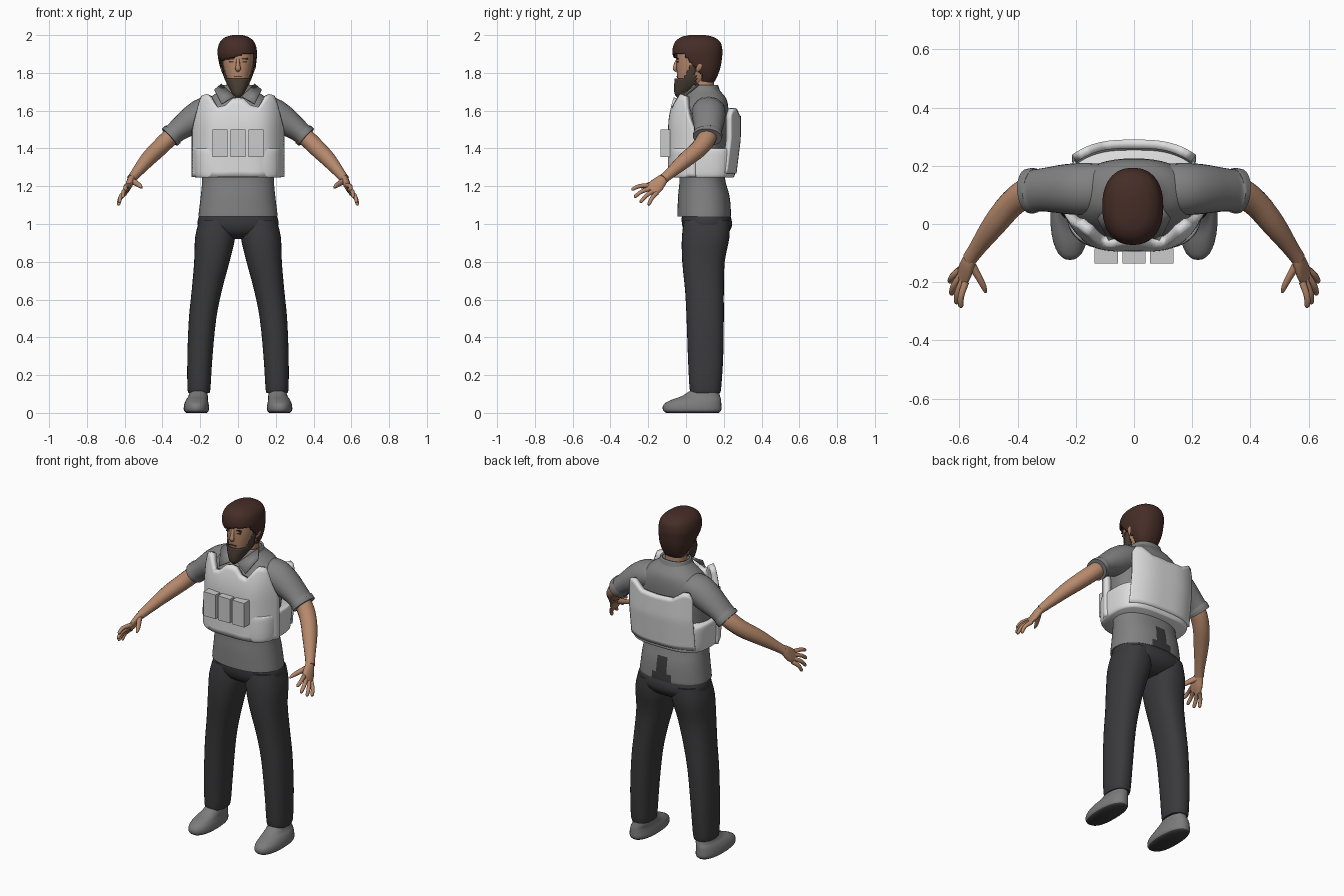
import bpy, bmesh, math
from mathutils import Vector as V

cube = bpy.data.objects.get("Cube")
if cube:
    bpy.data.objects.remove(cube, do_unlink=True)


def material(name, r, g, b):
    m = bpy.data.materials.new(name)
    m.use_nodes = True
    m.diffuse_color = (r, g, b, 1)
    bsdf = m.node_tree.nodes["Principled BSDF"]
    bsdf.inputs["Base Color"].default_value = (r, g, b, 1)
    bsdf.inputs["Roughness"].default_value = 0.8
    return m


SKIN = material("skin", .47, .25, .15)
HAIR = material("dark brown hair", .06, .026, .02)
BEARD = material("beard brown", .07, .05, .035)
SHIRT = material("grey shirt", .22, .22, .22)
VEST = material("pale vest", .72, .72, .72)
POUCH = material("light grey pouch", .6, .6, .6)
PANTS = material("charcoal trousers", .042, .042, .045)
SHOE = material("grey shoe", .2, .2, .2)


def finish(bm, name, mats, thick=0, offset=0, angle=50):
    bmesh.ops.recalc_face_normals(bm, faces=bm.faces)
    me = bpy.data.meshes.new(name)
    bm.to_mesh(me)
    bm.free()
    ob = bpy.data.objects.new(name, me)
    bpy.context.collection.objects.link(ob)
    for m in mats:
        me.materials.append(m)
    if thick:
        mod = ob.modifiers.new("thickness", 'SOLIDIFY')
        mod.thickness, mod.offset = thick, offset
    bpy.ops.object.select_all(action='DESELECT')
    ob.select_set(True)
    bpy.context.view_layer.objects.active = ob
    bpy.ops.object.shade_smooth_by_angle(angle=math.radians(angle))
    return ob


def smooth_rows(rows, k):
    """Catmull-Rom resampling of profile rows."""
    out = []
    for i in range(len(rows) - 1):
        quad = [rows[max(i - 1, 0)], rows[i], rows[i + 1], rows[min(i + 2, len(rows) - 1)]]
        for j in range(k):
            t = j / k
            out.append([b + t * (c - a) / 2 + t * t * (a - 2.5 * b + 2 * c - d / 2)
                        + t ** 3 * (1.5 * (b - c) + (d - a) / 2) for a, b, c, d in zip(*quad)])
    return out + [list(rows[-1])]


def skin_rings(rings, caps=True):
    bm = bmesh.new()
    vs = [[bm.verts.new(p) for p in ring] for ring in rings]
    n = len(vs[0])
    for a, b in zip(vs, vs[1:]):
        for i in range(n):
            bm.faces.new((a[i], a[(i + 1) % n], b[(i + 1) % n], b[i]))
    if caps:
        bm.faces.new(vs[0])
        bm.faces.new(vs[-1])
    return bm


def stack(rows, k=3, n=32, power=2.3, caps=True):
    """Horizontal rounded sections; each row is z, x0, x1, y0, y1."""
    rings = []
    for z, x0, x1, y0, y1 in smooth_rows(rows, k):
        ring = []
        for i in range(n):
            a = math.tau * i / n
            c, s = math.cos(a), math.sin(a)
            ring.append(((x0 + x1) / 2 + (x1 - x0) / 2 * math.copysign(abs(c) ** (2 / power), c),
                         (y0 + y1) / 2 + (y1 - y0) / 2 * math.copysign(abs(s) ** (2 / power), s), z))
        rings.append(ring)
    return skin_rings(rings, caps)


def sym(rows):
    return [(z, -rx, rx, y0, y1) for z, rx, y0, y1 in rows]


def tube(rows, side, k=3, n=16):
    """Limb along a path; each row is x, y, z, radius along side, other radius."""
    rows = smooth_rows(rows, k)
    pts = [V(r[:3]) for r in rows]
    rings = []
    for i, r in enumerate(rows):
        t = (pts[min(i + 1, len(pts) - 1)] - pts[max(i - 1, 0)]).normalized()
        a = (V(side) - t * t.dot(V(side))).normalized()
        b = t.cross(a)
        rings.append([pts[i] + a * r[3] * math.cos(math.tau * j / n)
                      + b * r[4] * math.sin(math.tau * j / n) for j in range(n)])
    return skin_rings(rings)


def mirrored(bm, name, mats, **kw):
    """Left part as drawn, right part reflected."""
    other = bm.copy()
    for v in other.verts:
        v.co.x *= -1
    finish(bm, "left_" + name, mats, **kw)
    finish(other, "right_" + name, mats, **kw)


def interp(table, x):
    for (a, p), (b, q) in zip(table, table[1:]):
        if x <= b:
            return p + (q - p) * (x - a) / (b - a)
    return table[-1][1]


def plate(name, half, bottom, top, depth, thick, mat):
    """Curved armour sheet with a shaped upper edge."""
    bm = bmesh.new()
    cols = []
    for i in range(49):
        x = half * (i / 24 - 1)
        zt = interp(top, abs(x))
        zs = [bottom + (zt - bottom) * j / 14 for j in range(15)]
        cols.append([bm.verts.new((x, depth(x, z), z)) for z in zs])
    for a, b in zip(cols, cols[1:]):
        for j in range(14):
            bm.faces.new((a[j], b[j], b[j + 1], a[j + 1]))
    return finish(bm, name, [mat], thick=thick, angle=40)


def box(name, lo, hi, mat):
    bm = bmesh.new()
    bmesh.ops.create_cube(bm, size=1)
    for v in bm.verts:
        v.co = [a + (b - a) * (c + .5) for a, b, c in zip(lo, hi, v.co)]
    return finish(bm, name, [mat], angle=30)


# Trousers and shoes
finish(stack(sym([(.92, .07, .05, .17), (.95, .17, .0, .22), (1.0, .215, -.022, .245),
                  (1.07, .195, -.02, .225)])), "trouser_seat", [PANTS])
mirrored(stack([(1.02, .02, .205, -.01, .23), (.93, .015, .227, -.022, .23),
                (.8, .045, .232, -.02, .205), (.65, .085, .245, -.005, .2),
                (.5, .115, .26, .003, .2), (.3, .135, .268, .01, .197),
                (.14, .145, .268, .018, .187), (.105, .15, .262, .025, .18)]), "trouser_leg", [PANTS])
shoe = stack([(0, .165, .275, -.105, .175), (.015, .153, .287, -.122, .187),
              (.045, .155, .285, -.118, .187), (.07, .16, .275, -.075, .185),
              (.09, .16, .262, -.02, .18), (.13, .165, .25, .04, .17)])
for f in shoe.faces:
    f.normal_update()
    f.material_index = int(f.calc_center_median().z < .008)
mirrored(shoe, "shoe", [SHOE, PANTS])

# Shirt body, with the gap at the back hem
shirt = stack(sym([(1.04, .21, -.045, .238), (1.06, .208, -.045, .238), (1.15, .197, -.042, .23),
                   (1.25, .19, -.035, .205), (1.4, .205, -.055, .21), (1.52, .22, -.05, .222),
                   (1.6, .205, -.03, .225), (1.66, .16, .0, .215), (1.7, .105, .02, .185),
                   (1.725, .08, .03, .165)]), n=48)
for f in shirt.faces:
    c = f.calc_center_median()
    f.material_index = int(c.y > .15 and abs(c.x) < .06 - .25 * (c.z - 1.04) and c.z < 1.17)
finish(shirt, "shirt_body", [SHIRT, PANTS])
mirrored(tube([(.1, .12, 1.6, .085, .07), (.17, .12, 1.59, .09, .083), (.24, .12, 1.55, .085, .078),
               (.3, .118, 1.51, .076, .063), (.34, .115, 1.478, .073, .056),
               (.345, .115, 1.474, .078, .061), (.362, .113, 1.459, .077, .06)],
              (0, 1, 0), n=24), "sleeve", [SHIRT])

# Collar
finish(stack(sym([(1.67, .105, .0, .19), (1.705, .088, .018, .175), (1.735, .08, .03, .165)]),
             caps=False), "collar_band", [SHIRT], thick=.01)
wing = bmesh.new()
wing.faces.new([wing.verts.new(p) for p in
                ((.088, .07, 1.74), (.125, .02, 1.71), (.088, -.055, 1.635), (.02, -.035, 1.675))])
mirrored(wing, "collar_wing", [SHIRT], thick=.008)

# Arms and hands
mirrored(tube([(.3, .12, 1.51, .045, .045), (.36, .112, 1.458, .05, .046), (.42, .07, 1.4, .047, .045),
               (.48, -.002, 1.34, .042, .04), (.54, -.085, 1.268, .029, .028),
               (.565, -.12, 1.238, .027, .024)], (0, 1, 0)), "arm", [SKIN])
SPREAD = V((.04, .09, -.085)).normalized()
mirrored(tube([(.555, -.106, 1.25, .022, .018), (.568, -.13, 1.23, .032, .02),
               (.58, -.16, 1.2, .041, .018), (.592, -.188, 1.175, .038, .012)], SPREAD), "palm", [SKIN])
knuckle = V((.588, -.178, 1.183))
fingers = {"index_finger": (-.031, (.597, -.288, 1.183)), "middle_finger": (-.01, (.612, -.275, 1.143)),
           "ring_finger": (.011, (.63, -.243, 1.115)), "little_finger": (.031, (.635, -.2, 1.1))}
for name, (shift, tip) in fingers.items():
    a, tip = knuckle + SPREAD * shift, V(tip)
    mid = a.lerp(tip, .55) + V((.006, 0, .008))
    mirrored(tube([(*a, .013, .012), (*mid, .011, .011), (*a.lerp(tip, .92), .009, .009),
                   (*tip, .003, .003)], SPREAD, n=10), name, [SKIN])
mirrored(tube([(.565, -.13, 1.23, .018, .016), (.538, -.175, 1.215, .015, .013),
               (.517, -.215, 1.2, .011, .01), (.51, -.236, 1.19, .004, .004)],
              (0, 0, 1), n=10), "thumb", [SKIN])

# Armoured vest
finish(stack(sym([(1.245, .224, -.085, .25), (1.26, .232, -.09, .258), (1.32, .235, -.092, .266),
                  (1.385, .234, -.09, .268), (1.4, .228, -.085, .262)]), n=48, power=3.2),
       "vest_waistband", [VEST])
plate("vest_front", .23, 1.25,
      [(0, 1.665), (.03, 1.66), (.065, 1.625), (.105, 1.615), (.15, 1.685), (.185, 1.675),
       (.205, 1.6), (.231, 1.49)],
      lambda x, z: -.078 + .13 * (abs(x) / .23) ** 4 + max(0, z - 1.5) ** 2 * 1.1, .034, VEST)
plate("vest_back", .205, 1.27, [(0, 1.57), (.1, 1.575), (.16, 1.615), (.19, 1.61), (.206, 1.57)],
      lambda x, z: .25 + .025 * min(1, (z - 1.25) / .2) - .05 * (abs(x) / .205) ** 3, .03, VEST)
for i, x in enumerate((-.095, 0, .095)):
    box(f"pouch_{i + 1}", (x - .04, -.135, 1.355), (x + .04, -.085, 1.5), POUCH)

# Neck and head
finish(stack(sym([(1.64, .075, .03, .17), (1.7, .062, .04, .15), (1.8, .06, .04, .15)])), "neck", [SKIN])
finish(stack(sym([(1.7, .02, -.03, .03), (1.725, .042, -.04, .08), (1.77, .064, -.046, .145),
                  (1.82, .076, -.05, .16), (1.87, .083, -.05, .168), (1.92, .083, -.045, .168),
                  (1.96, .065, -.02, .15), (1.98, .03, .02, .1)])), "head", [SKIN])
finish(tube([(0, -.044, 1.875, .009, .007), (0, -.054, 1.845, .01, .01), (0, -.059, 1.822, .015, .011),
             (0, -.05, 1.81, .009, .006)], (1, 0, 0), n=12), "nose", [SKIN])
mirrored(tube([(.08, .07, 1.865, .012, .006), (.087, .075, 1.85, .02, .009), (.085, .068, 1.825, .016, .008),
               (.078, .06, 1.805, .006, .004)], (0, 1, 0), n=12), "ear", [SKIN])
for side, s in (("left", 1), ("right", -1)):
    x = .034 * s
    box(side + "_eyebrow", (x - .018, -.048, 1.872), (x + .018, -.0395, 1.88), HAIR)
    box(side + "_eye", (x - .012, -.0475, 1.856), (x + .012, -.039, 1.863), BEARD)
box("mouth", (-.02, -.051, 1.779), (.02, -.043, 1.784), BEARD)

# Hair: full cap with the face opening removed
hair = stack([(1.745, -.05, .05, .07, .14), (1.78, -.07, .07, .04, .16), (1.83, -.09, .088, -.02, .178),
              (1.88, -.101, .095, -.06, .186), (1.92, -.104, .095, -.067, .188),
              (1.96, -.092, .083, -.055, .178), (1.985, -.065, .055, -.025, .145),
              (1.996, -.025, .02, .02, .1)], k=6, n=64)


def is_face_gap(f):
    c = f.calc_center_median()
    line = 1.89 + .3 * min(c.x, .03) if c.y < .0 else 1.885 - 1.1 * c.y
    return c.y < .085 and c.z < line


bmesh.ops.delete(hair, geom=[f for f in hair.faces if is_face_gap(f)], context='FACES')
finish(hair, "hair", [HAIR], thick=.009)

# Beard with sideburns along the jaw
beard = stack(sym([(1.672, .01, -.045, -.02), (1.69, .026, -.057, .0), (1.725, .046, -.06, .06),
                   (1.77, .068, -.056, .13), (1.82, .08, -.054, .16), (1.87, .087, -.054, .17)]),
              k=6, n=64)
centres = [(f, f.calc_center_median()) for f in beard.faces]
bmesh.ops.delete(beard, geom=[f for f, c in centres if c.z > 1.772 + max(0, c.y + .01) * 2
                              or (c.y > .052 and c.z > 1.73)], context='FACES')
finish(beard, "beard", [BEARD], thick=.007)
